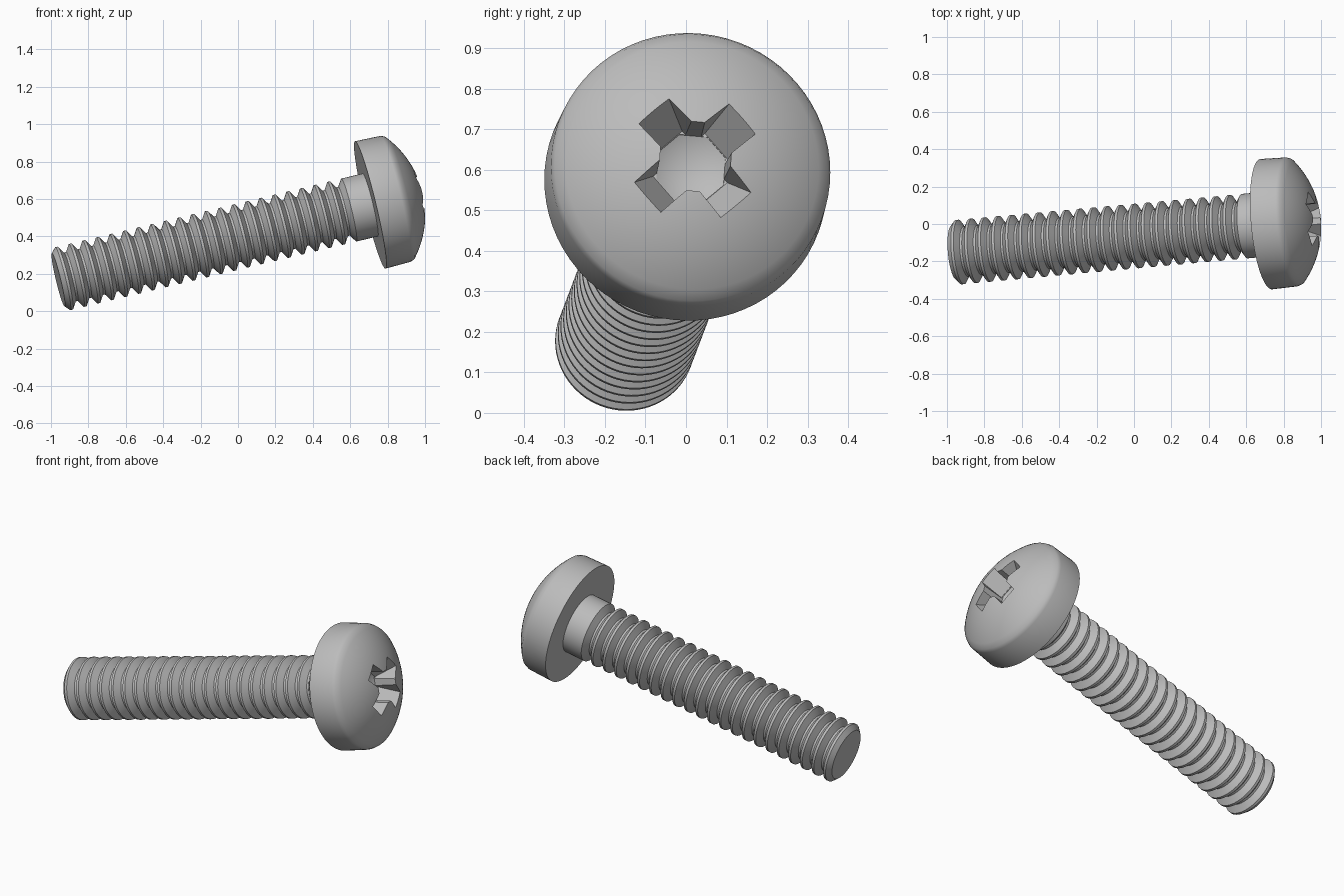
import bpy, bmesh
from math import cos, sin, radians, pi
from mathutils import Matrix, Vector

cube = bpy.data.objects.get("Cube")
if cube:
    bpy.data.objects.remove(cube, do_unlink=True)

# Screw frame: local z runs along the shaft, origin under the head
axis = Vector((1, 0.091, 0.24)).normalized()
side = (Vector((0, 1, 0)) - axis * axis.y).normalized()
frame = Matrix((side, axis.cross(side), axis)).transposed().to_4x4()
frame.translation = (0.707, -0.001, 0.568)

steel = bpy.data.materials.new("grey_steel")
steel.use_nodes = True
steel.diffuse_color = (0.5, 0.5, 0.5, 1)
steel.node_tree.nodes["Principled BSDF"].inputs["Base Color"].default_value = (0.5, 0.5, 0.5, 1)


def finish(name, bm):
    bmesh.ops.recalc_face_normals(bm, faces=bm.faces)
    bm.transform(frame)
    mesh = bpy.data.meshes.new(name)
    bm.to_mesh(mesh)
    bm.free()
    mesh.materials.append(steel)
    obj = bpy.data.objects.new(name, mesh)
    bpy.context.collection.objects.link(obj)
    return obj


def lathe(name, profile, steps=72, phase=0.0):
    """Revolve (radius, height) points about the shaft axis."""
    bm = bmesh.new()
    verts = [bm.verts.new((r * cos(phase), r * sin(phase), h)) for r, h in profile]
    edges = [bm.edges.new(pair) for pair in zip(verts, verts[1:])]
    bmesh.ops.spin(bm, geom=verts + edges, cent=(0, 0, 0), axis=(0, 0, 1),
                   angle=2 * pi, steps=steps)
    bmesh.ops.remove_doubles(bm, verts=bm.verts, dist=0.0001)
    return finish(name, bm)


def tapered_bar(name, angle, low, high, low_size, high_size):
    """Bar whose half length and half width change from low to high."""
    bm = bmesh.new()
    bmesh.ops.create_cube(bm, size=2)
    for v in bm.verts:
        length, width = high_size if v.co.z > 0 else low_size
        v.co = (v.co.x * length, v.co.y * width, high if v.co.z > 0 else low)
    bm.transform(Matrix.Rotation(angle, 4, 'Z'))
    return finish(name, bm)


def select_only(obj):
    bpy.ops.object.select_all(action='DESELECT')
    obj.select_set(True)
    bpy.context.view_layer.objects.active = obj


# Domed head
rim, rim_h, top = 0.338, 0.16, 0.287
rise = top - rim_h
radius = (rim ** 2 + rise ** 2) / (2 * rise)
rings = 14
dome = []
for i in range(rings + 1):
    r = rim * (1 - i / rings)
    dome.append((r, top - radius + (radius ** 2 - r ** 2) ** 0.5))
head = lathe("screw_head", [(0, 0), (0.35, 0), (0.346, 0.14)] + dome)

# Cross recess: two tapered slots and a pointed core
turn = radians(41)
cutters = [tapered_bar(f"recess_slot_{i}", turn + i * pi / 2, 0.15 + 0.002 * i, 0.32,
                       (0.085, 0.045), (0.193, 0.052)) for i in range(2)]
cutters.append(lathe("recess_core", [(0, 0.1), (0.09, 0.148), (0.097, 0.33), (0, 0.33)],
                     8, turn + pi / 8))
select_only(head)
for cutter in cutters:
    cutter.hide_render = True
    mod = head.modifiers.new("recess", 'BOOLEAN')
    mod.operation = 'DIFFERENCE'
    mod.solver = 'EXACT'
    mod.object = cutter
    bpy.ops.object.modifier_apply(modifier=mod.name)
for cutter in cutters:
    bpy.data.objects.remove(cutter, do_unlink=True)

# Shaft: blunt tip, ring threads, plain neck
pitch, first, count = 0.0751, -1.69, 21
crest, root = 0.173, 0.134
profile = [(0, -1.722), (0.146, -1.722)]
for i in range(count):
    mid = first + i * pitch
    profile += [(crest, mid - 0.007), (crest, mid + 0.007),
                (root, mid + pitch / 2 - 0.006), (root, mid + pitch / 2 + 0.006)]
profile += [(crest, -0.118), (crest, 0.02), (0, 0.02)]
shaft = lathe("threaded_shaft", profile)

for part in (head, shaft):
    select_only(part)
    bpy.ops.object.shade_smooth_by_angle(angle=radians(32))
